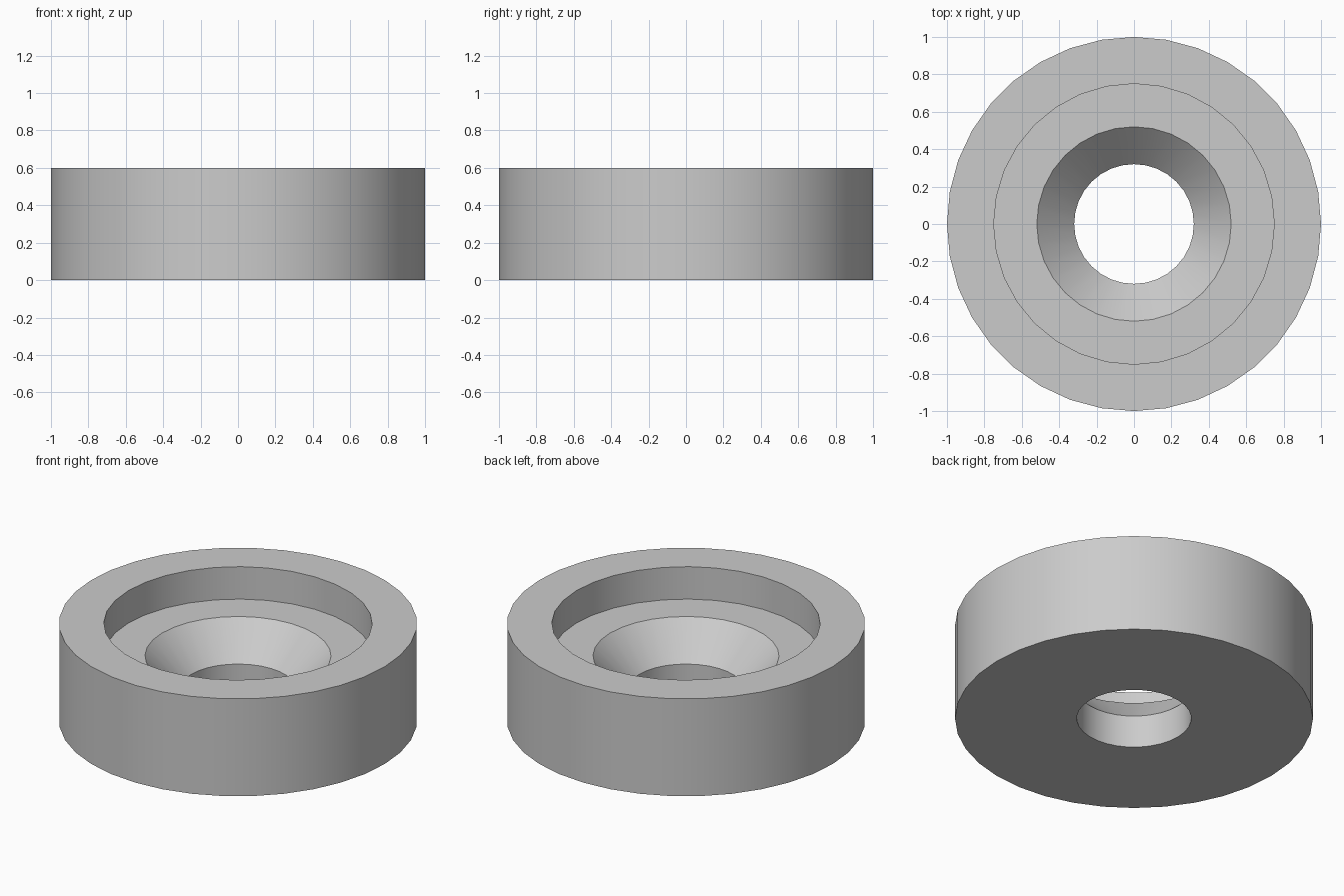
import bpy, bmesh
from math import cos, sin, tau

cube = bpy.data.objects.get("Cube")
if cube:
    bpy.data.objects.remove(cube, do_unlink=True)

grey = bpy.data.materials.new("light grey")
grey.use_nodes = True
colour = (0.6, 0.6, 0.6, 1)
grey.diffuse_color = colour
grey.node_tree.nodes["Principled BSDF"].inputs["Base Color"].default_value = colour

# Closed profile: radius, height, number of sides
profile = [
    (1.0, 0.0, 36), (1.0, 0.6, 36),     # outer wall
    (0.75, 0.6, 32), (0.75, 0.4, 32),   # pocket
    (0.52, 0.4, 32), (0.32, 0.2, 32),   # countersink
    (0.32, 0.0, 32),                    # through hole
]


def ring(bm, radius, z, sides):
    return [bm.verts.new((radius * cos(tau * i / sides), radius * sin(tau * i / sides), z))
            for i in range(sides)]


def loop_edges(bm, verts):
    return [bm.edges.new((verts[i - 1], verts[i])) for i in range(len(verts))]


# Join each ring to the next, and the last back to the first
bm = bmesh.new()
rings = [ring(bm, *point) for point in profile]
edges = [loop_edges(bm, verts) for verts in rings]
for i, upper in enumerate(rings):
    lower = rings[i - 1]
    if len(lower) == len(upper):
        for j in range(len(upper)):
            bm.faces.new((lower[j - 1], lower[j], upper[j], upper[j - 1]))
    else:
        # Flat rim between rings with different numbers of sides
        bmesh.ops.triangle_fill(bm, edges=edges[i - 1] + edges[i],
                                use_beauty=True, normal=(0, 0, 1))
bmesh.ops.recalc_face_normals(bm, faces=bm.faces)

mesh = bpy.data.meshes.new("countersunk_washer")
bm.to_mesh(mesh)
bm.free()
mesh.materials.append(grey)
washer = bpy.data.objects.new("countersunk_washer", mesh)
bpy.context.collection.objects.link(washer)

# Smooth round walls with crisp rims
bpy.ops.object.select_all(action="DESELECT")
washer.select_set(True)
bpy.context.view_layer.objects.active = washer
bpy.ops.object.shade_smooth_by_angle(angle=tau / 12)
